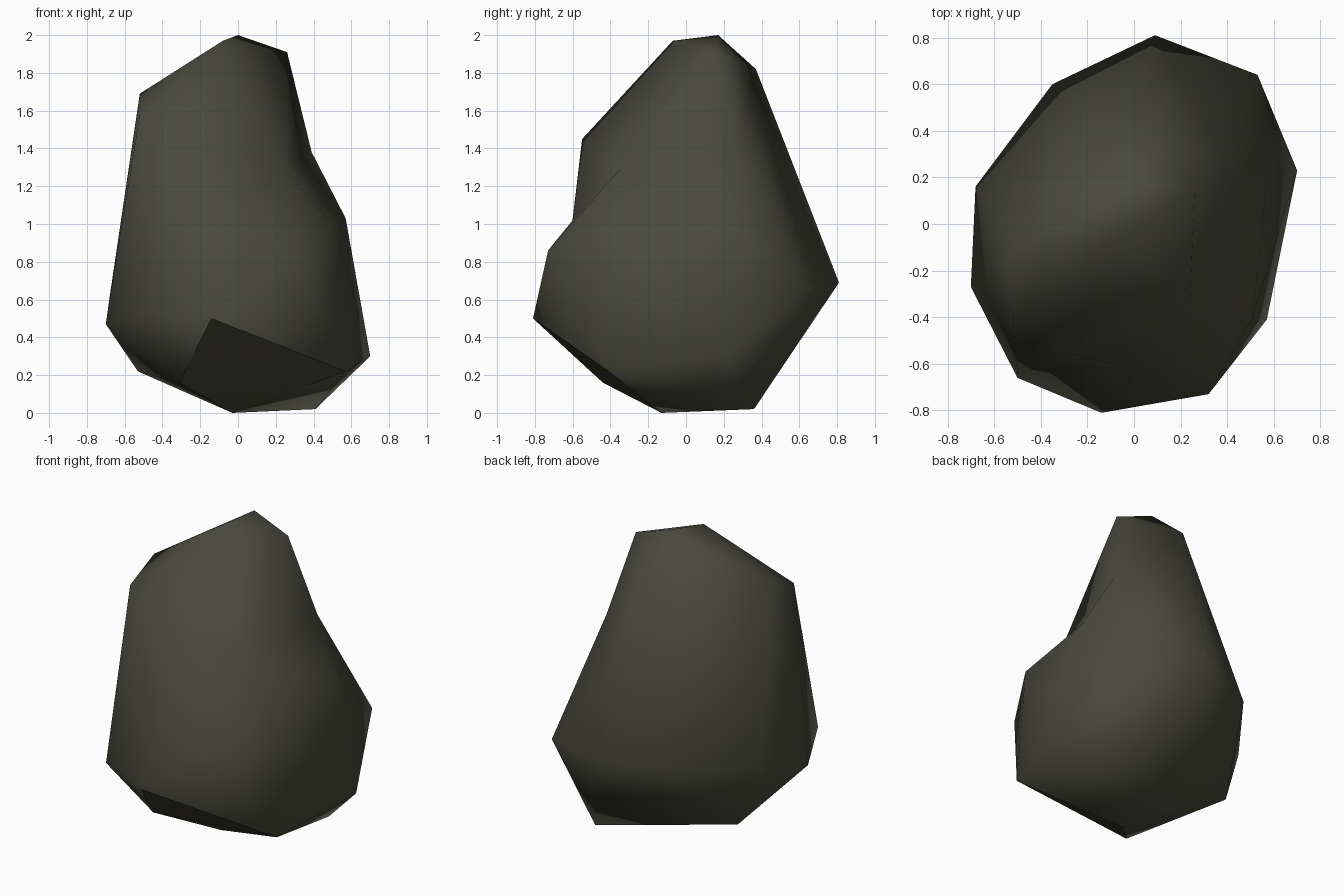
import bpy, bmesh, math
from mathutils import Vector

if "Cube" in bpy.data.objects:
    bpy.data.objects.remove(bpy.data.objects["Cube"])

# Outer corners of the boulder, from the crown down to the base
corners = [
    (-.08, -.07, 1.97), (0, .17, 2.0), (.26, .15, 1.91), (-.07, .37, 1.82),
    (-.52, -.13, 1.69), (-.52, -.38, 1.58), (-.30, -.55, 1.45),
    (.32, -.73, .86), (-.14, -.81, .50), (-.50, -.66, .52), (-.70, -.27, .47),
    (-.68, .16, .61), (-.35, .60, .66), (.09, .81, .69), (.53, .64, .66),
    (.70, .23, .30), (.57, -.41, .22),
    (.41, .36, .02), (-.03, -.13, 0), (-.31, -.44, .16), (-.53, .22, .22),
]
# Corners around the front-right hollow: (bulged start, final place)
dents = [
    ((.54, .32, 1.45), (.39, .27, 1.38)),
    ((.40, -.52, 1.43), (.24, -.35, 1.29)),
    ((-.10, -.76, 1.08), (-.10, -.60, 1.02)),
    ((.70, .19, 1.05), (.57, .19, 1.03)),
    ((.58, -.48, 1.02), (.51, -.40, .99)),
]

# Wrap the corners in a hull, then push the dents in
bm = bmesh.new()
for p in corners:
    bm.verts.new(p)
moved = [(bm.verts.new(a), Vector(b)) for a, b in dents]
bmesh.ops.convex_hull(bm, input=bm.verts[:])
for v, target in moved:
    if v.is_valid:
        v.co = target
bmesh.ops.delete(bm, geom=[v for v in bm.verts if not v.link_faces], context='VERTS')
bmesh.ops.recalc_face_normals(bm, faces=bm.faces[:])
bm.normal_update()

# Crisp edge round the front underside
for e in bm.edges:
    low = [f.normal.z < -.65 and f.normal.y < -.3 for f in e.link_faces]
    if any(low) and not all(low):
        e.smooth = False

mesh = bpy.data.meshes.new("boulder")
bm.to_mesh(mesh)
bm.free()
boulder = bpy.data.objects.new("boulder", mesh)
bpy.context.collection.objects.link(boulder)

# Dark olive grey stone
stone = bpy.data.materials.new("dark olive stone")
stone.diffuse_color = (0.068, 0.067, 0.048, 1)
stone.use_nodes = True
stone.node_tree.nodes["Principled BSDF"].inputs["Base Color"].default_value = stone.diffuse_color
mesh.materials.append(stone)

# Soft shading with only the hardest edges kept
bpy.context.view_layer.objects.active = boulder
boulder.select_set(True)
bpy.ops.object.shade_smooth_by_angle(angle=math.radians(62), keep_sharp_edges=True)
